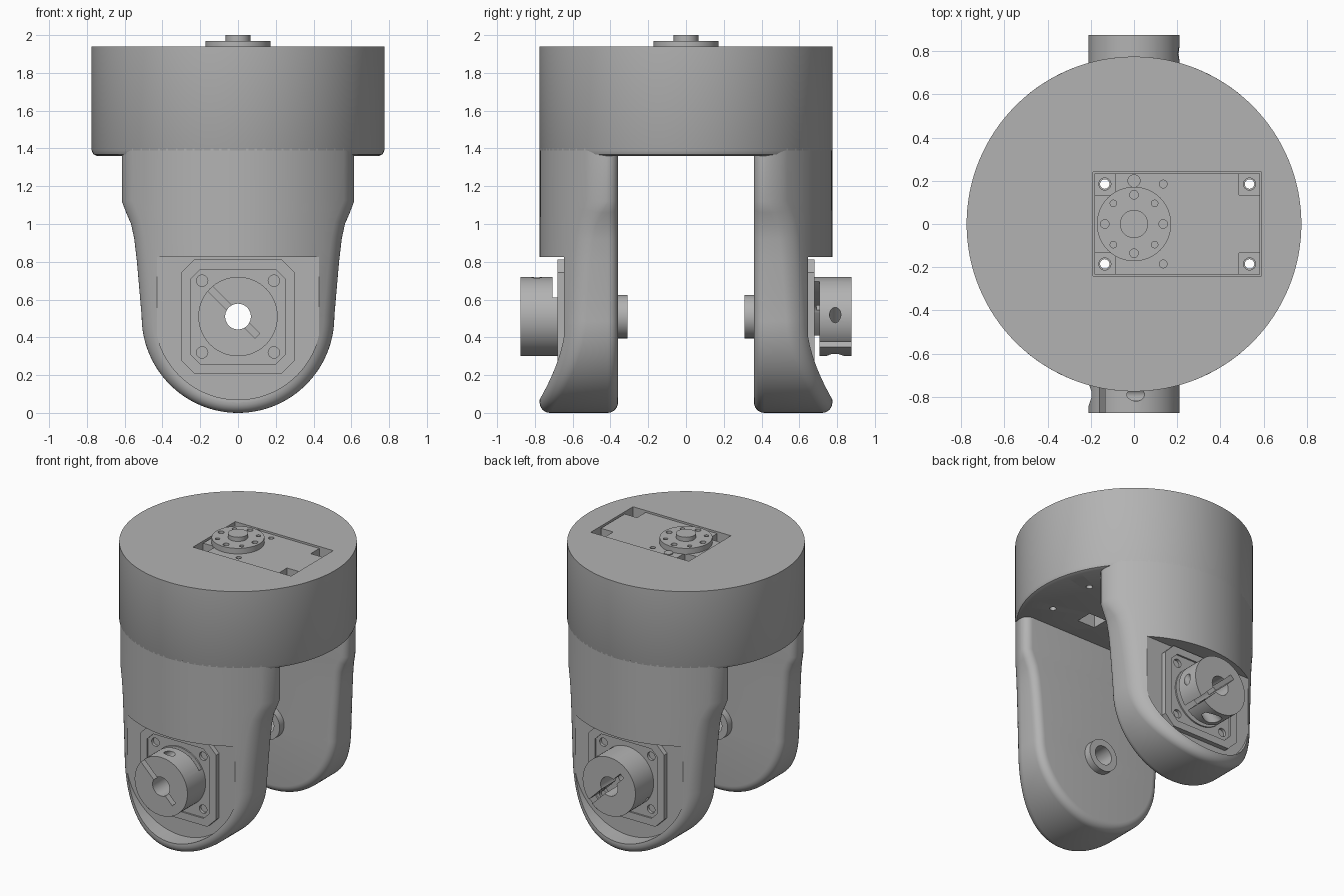
import bpy, bmesh
from math import sin, cos, pi, sqrt
from mathutils import Matrix, Vector

if "Cube" in bpy.data.objects:
    bpy.data.objects.remove(bpy.data.objects["Cube"])

grey = bpy.data.materials.new("plain grey")
grey.use_nodes = True
grey.diffuse_color = (0.45, 0.45, 0.45, 1)
grey.node_tree.nodes["Principled BSDF"].inputs["Base Color"].default_value = grey.diffuse_color

RADIUS, BASE, TOP = 0.775, 1.36, 1.94   # drum
AXIS, BORE = 0.51, 0.068                # height and radius of the hinge bore
INNER, FLAT = 0.36, 0.645               # inner arm face and outer pocket floor


def finish(name, bm, matrix=None):
    bmesh.ops.remove_doubles(bm, verts=bm.verts, dist=1e-5)
    bmesh.ops.recalc_face_normals(bm, faces=bm.faces)
    if matrix:
        bm.transform(matrix)
    mesh = bpy.data.meshes.new(name)
    bm.to_mesh(mesh)
    bm.free()
    mesh.materials.append(grey)
    ob = bpy.data.objects.new(name, mesh)
    bpy.context.collection.objects.link(ob)
    return ob


def lathe(name, points, segments=48, closed=False, matrix=None):
    bm = bmesh.new()
    verts = [bm.verts.new((r, 0, z)) for r, z in points]
    pairs = list(zip(verts, verts[1:] + verts[:1]))
    edges = [bm.edges.new(p) for p in (pairs if closed else pairs[:-1])]
    bmesh.ops.spin(bm, geom=verts + edges, cent=(0, 0, 0), axis=(0, 0, 1),
                   angle=2 * pi, steps=segments)
    return finish(name, bm, matrix)


def rod(name, r, a, b, segments=32, matrix=None):
    return lathe(name, [(0, a), (r, a), (r, b), (0, b)], segments, matrix=matrix)


def tube(name, r, a, b, matrix=None):
    return lathe(name, [(BORE, a), (r, a), (r, b), (BORE, b)], 64, True, matrix)


def block(name, low, high, matrix=None):
    bm = bmesh.new()
    bmesh.ops.create_cube(bm, size=1)
    low, high = Vector(low), Vector(high)
    for v in bm.verts:
        v.co = (low + high) / 2 + v.co * (high - low)
    return finish(name, bm, matrix)


def prism(name, outline, a, b, matrix=None):
    bm = bmesh.new()
    face = bm.faces.new([bm.verts.new((x, y, a)) for x, y in outline])
    new = bmesh.ops.extrude_face_region(bm, geom=[face])["geom"]
    bmesh.ops.translate(bm, vec=(0, 0, b - a),
                        verts=[v for v in new if isinstance(v, bmesh.types.BMVert)])
    return finish(name, bm, matrix)


def cut(ob, cutters):
    for c in cutters:
        c.hide_render = True
        mod = ob.modifiers.new("cut", "BOOLEAN")
        mod.object, mod.operation, mod.solver = c, "DIFFERENCE", "EXACT"
        with bpy.context.temp_override(object=ob, active_object=ob):
            bpy.ops.object.modifier_apply(modifier=mod.name)
        bpy.data.objects.remove(c)
    return ob


def shift(x, y, z=0):
    return Matrix.Translation((x, y, z))


def arm(name, matrix):
    """Lofted arm: flat inside, drum-curved outside, rounded along its rim."""
    half = [(0.615, 1.4), (0.615, 1.12), (0.592, 1.06), (0.566, 1.0), (0.549, 0.92),
            (0.535, 0.8), (0.522, 0.65)]
    half += [(AXIS * cos(t * pi / 64), AXIS - AXIS * sin(t * pi / 64)) for t in range(33)]
    round_r, steps, columns = 0.055, 6, 24
    bm, rows = bmesh.new(), []
    for i, (x, z) in enumerate(half):
        ax, az = half[max(i - 1, 0)]
        bx, bz = half[min(i + 1, len(half) - 1)]
        normal = Vector((az - bz, bx - ax)).normalized()
        if i == len(half) - 1:
            normal = Vector((0, -1))

        def inset(d):
            return max(x - d * normal.x, 0), z - d * normal.y
        side = []
        for k in range(steps + 1):
            t = k / steps * pi / 2
            px, pz = inset(round_r * (1 - sin(t)))
            side.append((px, INNER + round_r * (1 - cos(t)), pz))
        for k in range(steps + 1):
            t = k / steps * pi / 2
            px, pz = inset(round_r * (1 - cos(t)))
            side.append((px, sqrt(RADIUS ** 2 - px ** 2) - round_r * (1 - sin(t)), pz))
        ex, _, ez = side[-1]
        across = [ex * (1 - 2 * c / columns) for c in range(1, columns)]
        ring = side + [(px, sqrt(RADIUS ** 2 - px ** 2), ez) for px in across]
        ring += [(-px, py, pz) for px, py, pz in reversed(side)]
        rows.append([bm.verts.new((px, -py, pz)) for px, py, pz in ring])
    for a, b in zip(rows, rows[1:]):
        for j in range(len(a)):
            n = (j + 1) % len(a)
            bm.faces.new((a[j], a[n], b[n], b[j]))
    bm.faces.new(rows[0])
    return finish(name, bm, matrix)


# Drum with a rounded lower rim and a pocket in its lid
drum = lathe("drum", [(0, BASE), (RADIUS - 0.03, BASE), (RADIUS - 0.009, BASE + 0.009),
                      (RADIUS, BASE + 0.03), (RADIUS, TOP), (0, TOP)], 128)
corners = [(x, y) for x in (-0.135, 0.535) for y in (-0.185, 0.185)]
cut(drum, [block("pocket", (-0.19, -0.24, 1.8), (0.59, 0.24, 2))]
    + [rod("mount_hole", 0.022, 1.3, 1.9, 24, shift(x, y)) for x, y in corners]
    + [block("cable_slot", (0.17, -0.2, 1.3), (0.31, -0.08, 1.5))])

# Motor case in the lid with recessed corner mounts
case = block("motor_case", (-0.183, -0.233, 1.79), (0.583, 0.233, 1.93))
cutters = []
for x, y in corners:
    cutters.append(block("corner_pit", (x - 0.05, y - 0.05, 1.87), (x + 0.05, y + 0.05, 2)))
    cutters.append(rod("mount_hole", 0.028, 1.7, 1.9, 24, shift(x, y)))
cutters += [rod("case_hole", 0.018, 1.89, 2, 24, shift(0.135, y)) for y in (-0.185, 0.185)]
cut(case, cutters)
rod("case_pin", 0.03, 1.9, 1.937, 24, shift(0, 0.2))

# Round output horn
horn = rod("output_horn", 0.172, 1.925, 1.97, 64)
cut(horn, [rod("horn_hole", 0.015 + 0.005 * (i % 2 == 0), 1.935, 2, 20,
               shift(0.135 * cos(i * pi / 4), 0.135 * sin(i * pi / 4))) for i in range(8)])
rod("horn_screw", 0.065, 1.95, 2.0, 40)


def octagon(s, c):
    return [(s, c - s), (s, s - c), (s - c, s), (c - s, s),
            (-s, s - c), (-s, c - s), (c - s, -s), (s - c, -s)]


pocket = [(0.44, 0.825 - AXIS), (-0.44, 0.825 - AXIS)]
pocket += [(-0.44 * cos(t * pi / 48), -0.44 * sin(t * pi / 48)) for t in range(49)]

for word, sign in (("front", 1), ("back", -1)):
    turn = Matrix.Rotation(0 if sign > 0 else pi, 4, "Z")
    # Local z points outward along the hinge axis
    out = turn @ shift(0, 0, AXIS) @ Matrix.Rotation(pi / 2, 4, "X")

    # Arm with its flat outer pocket and hinge bore
    leg = arm(word + "_arm", turn)
    cut(leg, [prism("arm_pocket", pocket, FLAT, 1, out),
              rod("arm_bore", BORE, 0.2, 1, 64, out)])
    tube(word + "_inner_boss", 0.115, 0.31, 0.38, out)

    # Bearing plate with a shallow recess and corner holes
    plate = prism(word + "_bearing_plate", octagon(0.302, 0.07), FLAT - 0.01, 0.68, out)
    cut(plate, [prism("plate_recess", octagon(0.25, 0.05), 0.668, 0.8, out),
                rod("plate_bore", BORE, 0.5, 0.8, 64, out)]
        + [rod("plate_hole", 0.03, 0.648, 0.8, 24, out @ shift(x, y))
           for x in (-0.19, 0.19) for y in (-0.19, 0.19)])

    # Split clamp hub; local x runs along the split
    z_dir = Vector((0, -sign, 0))
    x_dir = Vector((-sign, 0, sign)).normalized()
    frame = Matrix((x_dir, z_dir.cross(x_dir), z_dir)).transposed().to_4x4()
    frame = shift(0, 0, AXIS) @ frame
    hub = tube(word + "_clamp_hub", 0.21, 0.66, 0.875, frame)
    bolt = frame @ shift(0.14, 0, 0.79) @ Matrix.Rotation(-pi / 2, 4, "X")
    cut(hub, [block("split", (-0.145, -0.018, 0.69), (0.3, 0.018, 1), frame),
              block("relief", (-0.06, -0.3, 0.678), (0.3, 0.3, 0.708), frame),
              rod("bolt_hole", 0.03, -0.3, 0.3, 24, bolt),
              rod("bolt_seat", 0.052, 0.09, 0.3, 24, bolt)])

# Smooth curved walls, keeping the machined edges crisp
for ob in bpy.context.collection.objects:
    if ob.type == "MESH":
        ob.select_set(True)
        bpy.context.view_layer.objects.active = ob
bpy.ops.object.shade_smooth_by_angle(angle=pi / 6)
